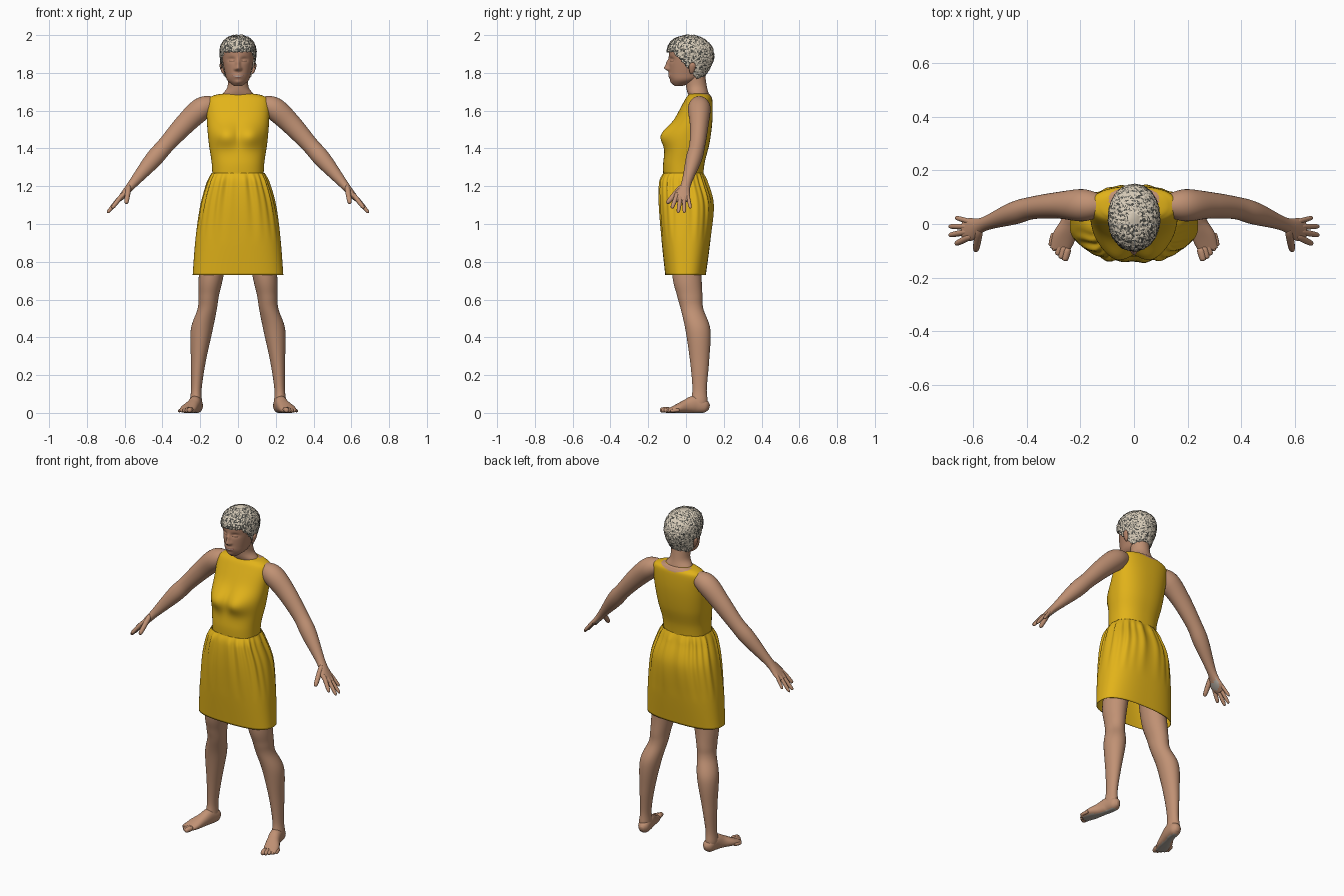
import bpy, bmesh, math
from mathutils import Vector, noise

if "Cube" in bpy.data.objects:
    bpy.data.objects.remove(bpy.data.objects["Cube"])


def material(name, red, green, blue):
    colour = (red, green, blue, 1)
    made = bpy.data.materials.new(name)
    made.use_nodes = True
    made.diffuse_color = colour
    shader = made.node_tree.nodes["Principled BSDF"]
    shader.inputs["Base Color"].default_value = colour
    shader.inputs["Roughness"].default_value = .8
    return made


SKIN = material("skin", .53, .285, .175)
FACE = material("face skin", .47, .24, .15)
SOLE = material("pale sole", .44, .4, .35)
LIPS = material("lips", .36, .14, .1)
LASH = material("lash brown", .15, .08, .05)
TEETH = material("teeth", .62, .5, .42)
DRESS = material("mustard cloth", .76, .45, .01)
PALE_HAIR = material("cream hair", .68, .6, .48)
DARK_HAIR = material("dark grey hair", .08, .08, .07)
SIDEWAYS, DEPTH, UP = Vector((1, 0, 0)), Vector((0, 1, 0)), Vector((0, 0, 1))


def spline(rows, steps):
    """Catmull-Rom rows through the given key rows."""
    keys = [Vector(row) for row in rows]
    last = len(keys) - 1
    result = []
    for i in range(last):
        before, start, end, after = keys[max(i - 1, 0)], keys[i], keys[i + 1], keys[min(i + 2, last)]
        leave, arrive = (end - before) / 2, (after - start) / 2
        for step in range(steps):
            t = step / steps
            ease = t * t * (3 - 2 * t)
            result.append(start.lerp(end, ease) + leave * t * (1 - t) ** 2 - arrive * t * t * (1 - t))
    return result + [keys[-1]]


def sections(*rows):
    """Turn (height, front, back, half width) into centred rings."""
    return [(0, (front + back) / 2, height, width, (back - front) / 2)
            for height, front, back, width in rows]


def loft(name, rows, materials, side=SIDEWAYS, axis=None, count=32, steps=6, power=1,
         warp=None, paint=None, caps=True, mirror=False):
    """Skin elliptical rings (x, y, z, radius along side, other radius)."""
    rows = spline(rows, steps)
    centres = [Vector(row[:3]) for row in rows]
    bm = bmesh.new()
    rings = []
    for i, row in enumerate(rows):
        ahead = centres[min(i + 1, len(rows) - 1)] - centres[max(i - 1, 0)]
        along = axis or ahead.normalized()
        across = (side - along * side.dot(along)).normalized()
        other = along.cross(across)
        ring = []
        for k in range(count):
            angle = math.tau * k / count
            cos, sin = (math.copysign(abs(value) ** power, value)
                        for value in (math.cos(angle), math.sin(angle)))
            co = centres[i] + across * cos * row[3] + other * sin * row[4]
            ring.append(bm.verts.new(warp(co, angle) if warp else co))
        rings.append(ring)
    for low, high in zip(rings, rings[1:]):
        for k in range(count):
            j = (k + 1) % count
            bm.faces.new((low[k], low[j], high[j], high[k]))
    if caps:
        bm.faces.new(reversed(rings[0]))
        bm.faces.new(rings[-1])
    bmesh.ops.recalc_face_normals(bm, faces=bm.faces)
    if paint:
        for face in bm.faces:
            face.material_index = paint(face.calc_center_median())
    mesh = bpy.data.meshes.new(name)
    bm.to_mesh(mesh)
    bm.free()
    for made in materials:
        mesh.materials.append(made)
    mesh.shade_smooth()
    part = bpy.data.objects.new(name, mesh)
    bpy.context.collection.objects.link(part)
    if mirror:
        part.modifiers.new("Mirror", "MIRROR").use_mirror_merge = False
    return part


def bump(co, x, z, width, height):
    return math.exp(-((abs(co.x) - x) / width) ** 2 - ((co.z - z) / height) ** 2)


# Bodice with bust and a scooped back neckline
def bust(co, angle):
    if co.y < .03:
        co.y -= .05 * bump(co, .065, 1.47, .075, .06)
    return co


def paint_neckline(co):
    return 1 if co.y > .08 and co.z > 1.665 + 2.5 * co.x ** 2 else 0


loft("bodice", sections(
    (1.25, -.12, .09, .135), (1.33, -.12, .1, .14), (1.43, -.1, .125, .155),
    (1.55, -.06, .14, .165), (1.65, -.01, .14, .165), (1.68, .01, .13, .13),
    (1.69, .02, .12, .08)), [DRESS, SKIN], axis=UP, count=96, steps=10, power=.85,
    warp=bust, paint=paint_neckline)


# Gathered skirt, open at the hem
def gathers(co, angle):
    fade = min(max((co.z - .9) / .3, 0), 1) * min((1.29 - co.z) / .06, 1)
    wave = math.cos(22 * angle) + .8 * math.cos(13 * angle + 1) + .6 * math.sin(5 * angle)
    outward = Vector((math.cos(angle), math.sin(angle), 0))
    return co + outward * .004 * fade * wave


skirt = loft("skirt", sections(
    (1.27, -.12, .09, .14), (1.22, -.14, .11, .162), (1.1, -.143, .143, .198),
    (.92, -.13, .13, .225), (.73, -.11, .105, .24)), [DRESS],
    axis=UP, count=176, steps=10, power=.76, warp=gathers, caps=False)
skirt.modifiers.new("Thickness", "SOLIDIFY").thickness = .003

# Neck
loft("neck", sections(
    (1.65, .03, .13, .11), (1.69, .01, .12, .08), (1.73, 0, .11, .055), (1.8, -.01, .1, .055)),
    [SKIN], axis=UP)

# Head with sculpted face
HEAD = sections(
    (1.73, -.06, -.02, .02), (1.76, -.08, .06, .056), (1.8, -.088, .1, .069), (1.87, -.09, .135, .083),
    (1.93, -.088, .13, .084), (1.97, -.06, .09, .062), (1.99, 0, .04, .02))


def sculpt(co, angle):
    if co.y < -.01:
        nose = .022 * bump(co, 0, 1.825, .014, .014) + .015 * bump(co, 0, 1.85, .011, .022)
        nostrils = .007 * bump(co, .013, 1.82, .008, .008)
        sockets = .01 * bump(co, .034, 1.87, .02, .013)
        lids = .005 * bump(co, .034, 1.866, .01, .007)
        mouth = .007 * bump(co, 0, 1.784, .03, .016)
        chin = .007 * bump(co, 0, 1.75, .02, .012)
        co.y += sockets - nose - nostrils - lids - mouth - chin
    return co


def paint_face(co):
    if co.y > -.03:
        return 0
    from_smile = abs(co.z - 1.782 - 5 * co.x ** 2)
    from_eye = abs(co.x) - .034
    if abs(co.x) < .024 and from_smile < .0025:
        return 3
    if math.hypot(co.x / .03, from_smile / .008) < 1:
        return 1
    lid = 1.862 + 8 * from_eye ** 2
    return 2 if abs(from_eye) < .015 and abs(co.z - lid) < .002 else 0


loft("head", HEAD, [FACE, LIPS, LASH, TEETH], axis=UP, count=144, steps=20, power=.95,
     warp=sculpt, paint=paint_face)


# Cropped speckled hair, trimmed along the hairline
def hairline(y):
    return 1.835 + (.075 * min(-y / .07, 1) if y < 0 else -.065 * min(y / .055, 1))


def speckle(co):
    grain = noise.noise(co * 110) + .8 * noise.noise(co * 270)
    edge = max(0, 1 - (co.z - hairline(co.y)) / .04)
    return 1 if grain > .1 + 1.2 * co.y - .2 * edge else 0


def below_hairline(co):
    return co.z < hairline(co.y) + .008 * noise.noise(co * 90)


hair = loft("hair", HEAD, [PALE_HAIR, DARK_HAIR], axis=UP, count=180, steps=20, power=.95,
            paint=speckle)
bm = bmesh.new()
bm.from_mesh(hair.data)
for vert in bm.verts:
    vert.co += vert.normal * (.011 + .004 * noise.noise(vert.co * 120))
bare = [face for face in bm.faces if below_hairline(face.calc_center_median())]
bmesh.ops.delete(bm, geom=bare, context="FACES")
bm.to_mesh(hair.data)
bm.free()

# Ears
loft("ears", [(.074, .027, 1.795, .004, .004), (.081, .03, 1.81, .013, .008),
              (.09, .034, 1.84, .017, .008), (.088, .034, 1.855, .006, .004)],
     [FACE], side=DEPTH, count=16, mirror=True)


# Arms with pale palms
def paint_palm(co):
    return 1 if co.x > .58 and .77 * co.x + .64 * co.z < 1.194 else 0


loft("arms", [
    (.12, .07, 1.635, .04, .04), (.19, .07, 1.612, .06, .06), (.28, .07, 1.53, .05, .055),
    (.38, .06, 1.42, .042, .045), (.45, .04, 1.34, .042, .045), (.56, 0, 1.21, .026, .024),
    (.61, -.02, 1.15, .043, .017), (.64, -.02, 1.12, .03, .01)], [SKIN, SOLE],
    side=DEPTH, paint=paint_palm, mirror=True)


def digit(name, base, tip, radius, side):
    base, tip = Vector(base), Vector(tip)
    rows = [(*base.lerp(tip, t), radius * swell, radius * swell)
            for t, swell in ((-.2, .8), (.1, 1.1), (.85, .9), (1, .1))]
    loft(name, rows, [SKIN], side=side, count=12, mirror=True)


# Fingers fan out from the knuckles, longest in the middle
for i, name in enumerate(("index", "middle", "ring", "little")):
    reach = math.sin(math.pi * (i + .5) / 4)
    digit(name + "_fingers", (.61 + .02 * reach, -.05 + .02 * i, 1.155 - .02 * reach),
          (.65 + .045 * reach, -.075 + .033 * i, 1.1 - .045 * reach), .011 - .0007 * i, DEPTH)
digit("thumbs", (.58, -.035, 1.185), (.592, -.102, 1.108), .013, UP)

# Legs, running up inside the skirt
loft("legs", [
    (.1, .01, 1, .07, .08), (.14, .005, .74, .066, .078), (.155, .02, .62, .054, .067),
    (.163, .032, .55, .051, .06), (.192, .063, .44, .058, .066), (.21, .072, .27, .039, .05),
    (.22, .072, .13, .028, .038), (.223, .07, .06, .032, .044), (.22, .07, .02, .028, .035)],
    [SKIN], axis=UP, steps=8, mirror=True)


# Feet with pale soles
def flatten(co, angle):
    co.z = max(co.z, 0)
    return co


def paint_sole(co):
    return 1 if co.z < .004 else 0


loft("feet", [
    (.213, .122, .03, .012, .015), (.217, .1, .035, .031, .035), (.226, .045, .044, .034, .046),
    (.24, 0, .034, .036, .036), (.262, -.05, .021, .043, .023), (.28, -.1, .01, .035, .01)],
    [SKIN, SOLE], power=.9, warp=flatten, paint=paint_sole, mirror=True)

# Toes, shrinking outward
for i, name in enumerate(("big", "second", "third", "fourth", "little")):
    t = i / 4
    tip = Vector((.26 + .053 * t, -.138 + .055 * t ** 1.4, .014 - .004 * t))
    digit(name + "_toes", tip + Vector((-.01, .04, .004)), tip, .0135 - .005 * t, UP)
